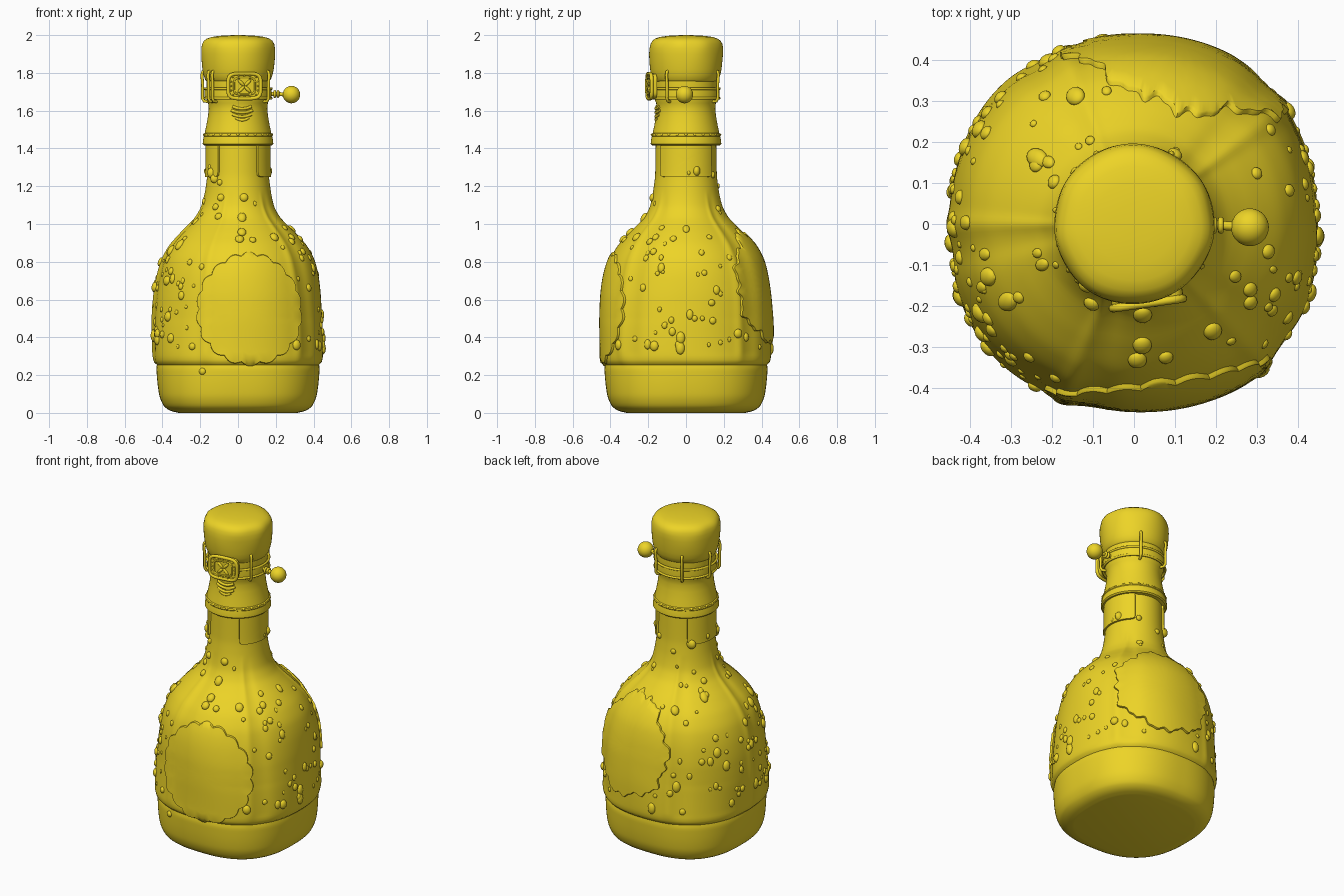
import bpy, bmesh, math, random
from math import sin, cos, pi, radians
from mathutils import Vector, Matrix

if "Cube" in bpy.data.objects:
    bpy.data.objects.remove(bpy.data.objects["Cube"])

random.seed(7)
mat = bpy.data.materials.new("yellow_glaze")
mat.diffuse_color = (0.85, 0.66, 0.02, 1)
mat.use_nodes = True
mat.node_tree.nodes["Principled BSDF"].inputs["Base Color"].default_value = mat.diffuse_color


def finish(bm, name):
    bmesh.ops.recalc_face_normals(bm, faces=bm.faces)
    me = bpy.data.meshes.new(name)
    bm.to_mesh(me)
    bm.free()
    ob = bpy.data.objects.new(name, me)
    bpy.context.collection.objects.link(ob)
    me.materials.append(mat)
    return ob


def polar(th, r, z):
    return Vector((r * cos(th), r * sin(th), z))


def lathe(name, pts, shape=lambda th, r, z: r, n=96):
    bm = bmesh.new()
    rows = [[bm.verts.new(polar(2*pi*i/n, shape(2*pi*i/n, r, z), z)) for i in range(n)]
            for r, z in pts]
    for a, b in zip(rows, rows[1:]):
        for i in range(n):
            bm.faces.new((a[i], a[(i+1) % n], b[(i+1) % n], b[i]))
    bm.faces.new(rows[0])
    bm.faces.new(rows[-1])
    return finish(bm, name)


def wire(name, pts, rad, cyclic=False):
    cu = bpy.data.curves.new(name, 'CURVE')
    cu.dimensions = '3D'
    cu.bevel_depth = rad
    cu.bevel_resolution = 3
    cu.use_fill_caps = True
    sp = cu.splines.new('POLY')
    sp.points.add(len(pts) - 1)
    for p, co in zip(sp.points, pts):
        p.co = (*co, 1)
    sp.use_cyclic_u = cyclic
    ob = bpy.data.objects.new(name, cu)
    bpy.context.collection.objects.link(ob)
    cu.materials.append(mat)


def ellipsoid(bm, mtx, scale, sub=3):
    bmesh.ops.create_icosphere(bm, subdivisions=sub, radius=1,
                               matrix=mtx @ Matrix.Diagonal((*scale, 1)))


# Bottle silhouette (z, r), smoothly interpolated
PROF = [(0, .315), (.012, .36), (.04, .395), (.1, .418), (.2, .43), (.238, .432), (.252, .428),
        (.268, .442), (.3, .448), (.45, .449), (.6, .442), (.7, .43), (.8, .406), (.88, .365),
        (.95, .305), (1.0, .255), (1.04, .22), (1.1, .19), (1.2, .17), (1.27, .163), (1.43, .16)]
SLOPE = [(b[1]-a[1]) / (b[0]-a[0]) for a, b in zip(PROF, PROF[1:])]
TAN = [SLOPE[0]] + [2*a*b/(a+b) if a*b > 0 else 0 for a, b in zip(SLOPE, SLOPE[1:])] + [SLOPE[-1]]


def prof(z):
    z = min(max(z, 0), 1.43)
    for i in range(len(PROF) - 1):
        if z <= PROF[i+1][0]:
            break
    (z0, r0), (z1, r1) = PROF[i], PROF[i+1]
    h, t = z1 - z0, (z - z0) / (z1 - z0)
    return (r0*(1+2*t)*(1-t)**2 + TAN[i]*h*t*(1-t)**2
            + r1*t*t*(3-2*t) + TAN[i+1]*h*t*t*(t-1))


# Soft-square section with raised vertical seams
SEAMS = [radians(a) for a in (-112, -47, 38, 112, 180)]


def body_shape(th, r, z):
    p = 2.55 - .4*min(z/.5, 1) - .15*min(max((z-.6)/.45, 0), 1)
    r *= (abs(cos(th))**p + abs(sin(th))**p) ** (-1/p)
    fade = min(max((z-.24)/.08, 0), 1) * min(max((1.18-z)/.2, 0), 1)
    for s in SEAMS:
        d = (th - s + pi) % (2*pi) - pi
        r += fade * (.007*math.exp(-(d/.06)**2) - .006*math.exp(-((d-.17)/.1)**2))
    return r + .003*sin(3*th + 9*z)*fade


def R(th, z):
    return body_shape(th, prof(z), z)


zs = [0, .003, .007, .012, .02, .03] + [.04 + 1.39*i/110 for i in range(111)]
lathe("bottle_body", [(prof(z), z) for z in zs], body_shape, 240)


# Thin patches wrapped onto the glass: labels and neck foil
def patch(name, th0, z0, ang, half_h, outline, thick, seg=180, rings=10):
    bm = bmesh.new()

    def put(k, j, t):
        u, v = outline(2*pi*j/seg)
        th, z = th0 + ang*u*k, z0 + half_h*v*k
        return bm.verts.new(polar(th, R(th, z) + t, z))
    mid = put(0, 0, thick)
    rows = [[put(k/rings, j, thick) for j in range(seg)] for k in range(1, rings+1)]
    rows.append([put(1.01, j, thick*.6) for j in range(seg)])
    rows.append([put(1.01, j, -.012) for j in range(seg)])
    for j in range(seg):
        bm.faces.new((mid, rows[0][j], rows[0][(j+1) % seg]))
        for a, b in zip(rows, rows[1:]):
            bm.faces.new((a[j], b[j], b[(j+1) % seg], a[(j+1) % seg]))
    return finish(bm, name)


def scallop(a):
    k = .94 + .06*abs(sin(9*a))
    return k*cos(a), k*sin(a)


def torn(a):
    k = .93 + .035*sin(7*a+1) + .03*sin(16*a) + .02*sin(29*a+2)
    return k*cos(a), k*sin(a)


def squarish(a):
    k = (abs(cos(a))**14 + abs(sin(a))**14) ** (-1/14)
    return k*cos(a), k*sin(a)


LABELS = [(radians(-81.5), .55, .65, .30), (radians(74), .67, .70, .31)]
patch("front_label", *LABELS[0], scallop, .012)
patch("back_label", *LABELS[1], torn, .014)
for name, a in (("right", 0), ("left", 180)):
    patch(name + "_neck_foil", radians(a), 1.337, radians(52), .087, squarish, .011)


# Warts and droplets scattered over the glass
def wart(bm, th, z, s, stretch=1.0):
    p = polar(th, R(th, z), z)
    e = .02
    n = (polar(th+e, R(th+e, z), z) - p).cross(polar(th, R(th, z+e), z+e) - p)
    m = Matrix.Translation(p) @ n.to_track_quat('Z', 'Y').to_matrix().to_4x4()
    ellipsoid(bm, m, (s, s*stretch, s*.7))


bm = bmesh.new()
count = 0
while count < 150:
    th, z = random.uniform(-pi, pi), random.uniform(.34, 1.12)
    if random.random() > prof(z)/.45:
        continue
    if any((((th-t+pi) % (2*pi)-pi)/(w*1.06))**2 + ((z-c)/(h*1.06))**2 < 1 for t, c, w, h in LABELS):
        continue
    wart(bm, th, z, random.choice((.009, .012, .015, .018, .023)), random.uniform(1, 1.5))
    count += 1
for a, z, s in ((-145, 1.27, .03), (-138, 1.24, .024), (-150, 1.30, .02), (-125, 1.22, .016),
                (-120, 1.14, .02), (-80, 1.14, .022), (-128, 1.09, .018), (-118, 1.04, .02),
                (20, 1.28, .028), (5, 1.27, .016), (60, 1.26, .018), (135, 1.25, .03),
                (170, 1.28, .02), (100, 1.2, .016), (-115, .22, .018), (-150, .7, .026)):
    wart(bm, radians(a), z, s)
finish(bm, "glass_warts")

# Neck collar and lip
lathe("neck_collar", [(.155, 1.415), (.18, 1.417), (.187, 1.424), (.186, 1.44), (.181, 1.463),
                      (.184, 1.467), (.182, 1.478), (.176, 1.482), (.168, 1.52), (.159, 1.57),
                      (.155, 1.61), (.158, 1.64), (.166, 1.66), (.167, 1.76), (.15, 1.78)])
bm = bmesh.new()
for i in range(24):
    ellipsoid(bm, Matrix.Translation(polar(2*pi*i/24, .178, 1.473)), (.009, .009, .007), 2)
finish(bm, "collar_studs")


# Swollen stopper with soft dents
def dents(th, r, z):
    low = max(0, 1 - abs(z-1.95)/.06)
    return r*(1 - .022*low*(.5+.5*sin(7*th+sin(2*th))) + .006*sin(3*th+z*14))


lathe("stopper", [(.14, 1.745), (.162, 1.75), (.174, 1.765), (.183, 1.79), (.189, 1.82), (.193, 1.86),
                  (.196, 1.90), (.196, 1.93), (.192, 1.953), (.182, 1.97), (.165, 1.982),
                  (.14, 1.99), (.1, 1.996), (.05, 1.999), (.01, 2.0)], dents)

# Wire cage: strap rings and vertical clips
lathe("cage_band", [(.16, 1.665), (.176, 1.668), (.177, 1.69), (.176, 1.715), (.16, 1.718)])
for name, z in (("lower", 1.665), ("upper", 1.717)):
    wire(name + "_cage_ring", [polar(2*pi*i/64, .176, z) for i in range(64)], .007, True)
for i, a in enumerate((-135, -32, 62, 118, 170, 215)):
    t = radians(a)
    wire(f"cage_clip_{i}", [polar(t, r, z) for r, z in
         ((.16, 1.648), (.182, 1.65), (.191, 1.665), (.190, 1.74), (.194, 1.79), (.190, 1.806),
          (.175, 1.81))], .008)

# Side pin with ball
bm = bmesh.new()
ellipsoid(bm, Matrix.Translation((.283, -.008, 1.685)), (.046,)*3, 4)
finish(bm, "pin_ball")
wire("pin_shaft", [(.16, 0, 1.69), (.25, -.006, 1.686)], .011)
for i, x in enumerate((.195, .212)):
    wire(f"pin_collar_{i}", [(x, -.003 + .014*cos(2*pi*k/24), 1.688 + .014*sin(2*pi*k/24))
                             for k in range(24)], .007, True)

# Front buckle: plate, rounded frames and plain petal boss
B = Matrix.Translation((.033, -.188, 1.73)) @ Matrix.Rotation(radians(8), 4, 'Z')


def frame(hw, hh, y):
    out = []
    for k in range(64):
        a = 2*pi*k/64
        s = (abs(cos(a))**4.5 + abs(sin(a))**4.5) ** (-1/4.5)
        out.append(B @ Vector((hw*s*cos(a), y, hh*s*sin(a))))
    return out


bm = bmesh.new()
f, b = ([bm.verts.new(p) for p in frame(.088, .066, y)] for y in (-.008, .022))
bm.faces.new(f)
bm.faces.new(b)
for k in range(64):
    bm.faces.new((f[k], b[k], b[(k+1) % 64], f[(k+1) % 64]))
finish(bm, "buckle_plate")
wire("buckle_outer_frame", frame(.087, .066, -.006), .010, True)
wire("buckle_inner_frame", frame(.056, .044, -.009), .005, True)
bm = bmesh.new()
for i in range(4):
    m = B @ Matrix.Rotation(radians(45 + 90*i), 4, 'Y') @ Matrix.Translation((.024, -.008, 0))
    ellipsoid(bm, m, (.024, .009, .009))
for k, p in enumerate(frame(.072, .055, -.009)):
    if k % 4 == 0:
        ellipsoid(bm, Matrix.Translation(p), (.005, .004, .005), 2)
finish(bm, "buckle_ornament")

# Small layered ornament below the buckle
for i, (w, z) in enumerate(((.05, 1.61), (.058, 1.59), (.05, 1.568), (.034, 1.55))):
    wire(f"neck_ornament_{i}", [polar(radians(-82) + w/.157*(k/6-1), .16 - .003*abs(k/6-1),
                                      z + .012*(k/6-1)**2) for k in range(13)], .008)

# Smooth shading with crisp edges
bpy.ops.object.select_all(action='DESELECT')
for ob in bpy.context.scene.objects:
    if ob.type == 'MESH':
        ob.select_set(True)
        bpy.context.view_layer.objects.active = ob
bpy.ops.object.shade_smooth_by_angle(angle=radians(40))
